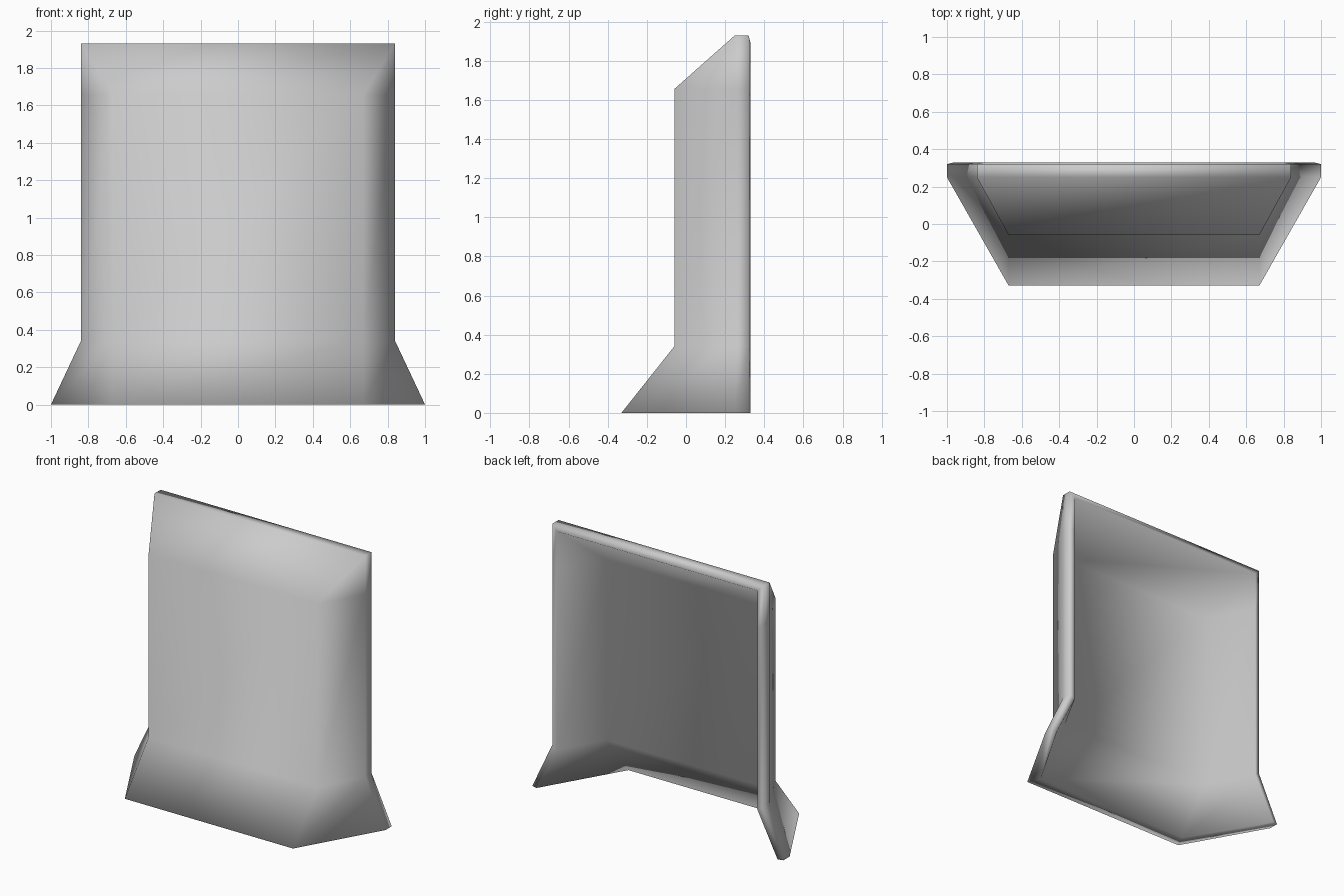
import bpy, bmesh

cube = bpy.data.objects.get("Cube")
if cube:
    bpy.data.objects.remove(cube, do_unlink=True)

grey = bpy.data.materials.new("plain grey")
grey.use_nodes = True
colour = (0.6, 0.6, 0.6, 1)
grey.diffuse_color = colour
grey.node_tree.nodes["Principled BSDF"].inputs["Base Color"].default_value = colour

RIM = 0.04
BEND_Y, OUTER_BACK, INNER_BACK = 0.25, 0.32, 0.33


def section(z_out, side_x, corner_out, z_in, corner_in):
    """Closed U-shaped ring: outer skin left to right, then inner skin back."""
    outer = [(side_x, OUTER_BACK), (side_x, BEND_Y), corner_out]
    inner = [(side_x - RIM, INNER_BACK), corner_in]
    return ([(-x, y, z_out) for x, y in outer]
            + [(x, y, z_out) for x, y in reversed(outer)]
            + [(x, y, z_in) for x, y in inner]
            + [(-x, y, z_in) for x, y in reversed(inner)])


# Flared foot, straight wall, hood sloping back to the top edge
SIDE = 0.84
wall_out, wall_in = (0.67, -0.06), (0.626, 0.013)
rings = [
    section(0, 1.0, (0.67, -0.33), 0, (0.626, -0.24)),
    section(0.34, SIDE, wall_out, 0.314, wall_in),
    section(1.655, SIDE, wall_out, 1.615, wall_in),
    section(1.93, SIDE, (SIDE, BEND_Y), 1.89, (SIDE - RIM, INNER_BACK)),
]

bm = bmesh.new()
rows = [[bm.verts.new(p) for p in ring] for ring in rings]
for low, high in zip(rows, rows[1:]):
    for i in range(len(low)):
        j = (i + 1) % len(low)
        bm.faces.new((low[i], low[j], high[j], high[i]))

# Bottom edge of the wall: two side strips and a front strip
foot = rows[0]
for strip in ((0, 1, 2, 8, 9), (2, 3, 7, 8), (3, 4, 5, 6, 7)):
    bm.faces.new([foot[i] for i in strip])

# Top ledge and the rim above the open back
top = rows[-1]
for strip in ((0, 1, 4, 5), (0, 5, 6, 9)):
    bm.faces.new([top[i] for i in strip])

bmesh.ops.remove_doubles(bm, verts=bm.verts[:], dist=0.0001)
bmesh.ops.recalc_face_normals(bm, faces=bm.faces[:])

mesh = bpy.data.meshes.new("curved_shell")
bm.to_mesh(mesh)
bm.free()
mesh.materials.append(grey)
shell = bpy.data.objects.new("curved_shell", mesh)
bpy.context.collection.objects.link(shell)
bpy.ops.object.select_all(action="DESELECT")
shell.select_set(True)
bpy.context.view_layer.objects.active = shell
bpy.ops.object.shade_smooth()
